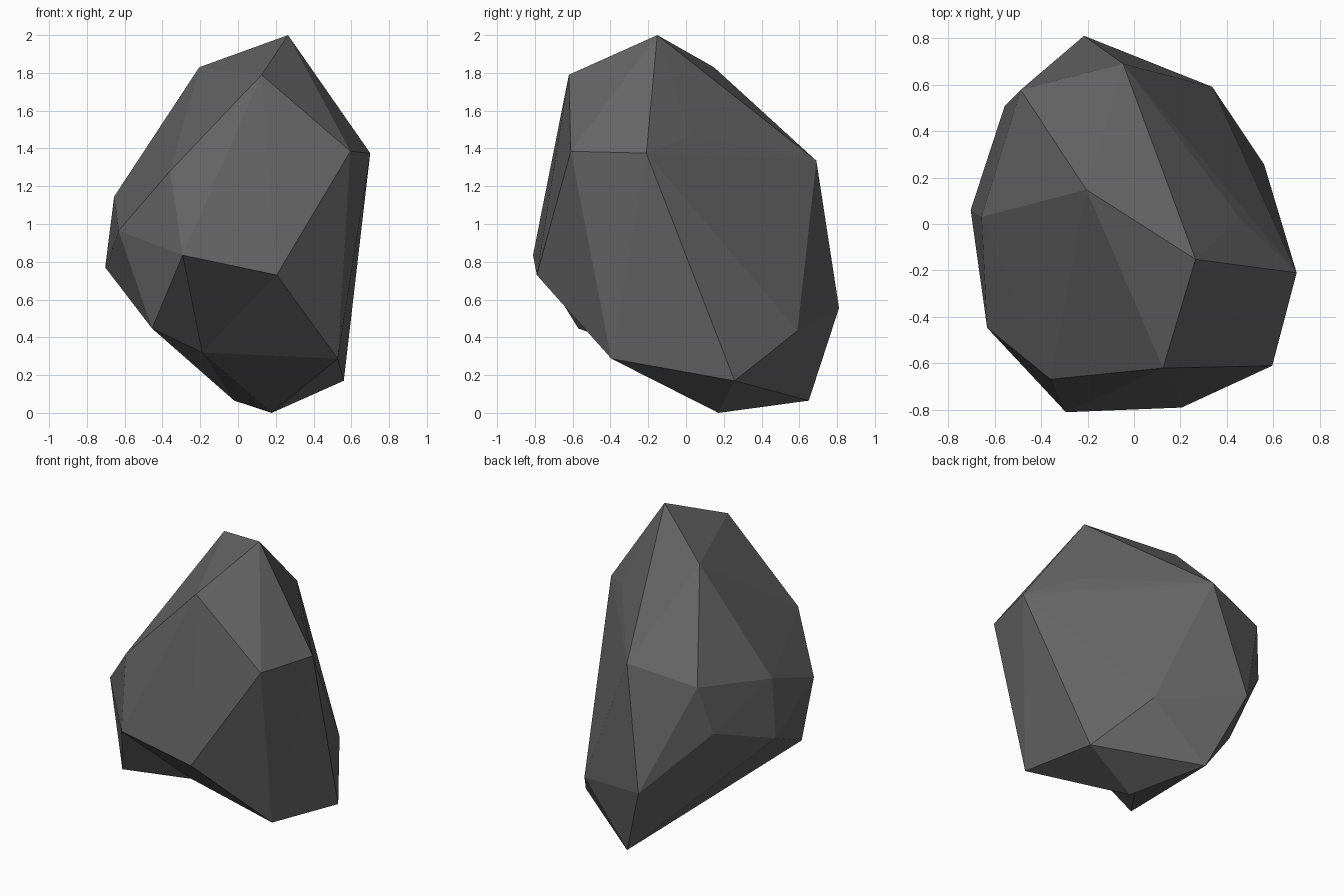
import bpy, bmesh

if "Cube" in bpy.data.objects:
    bpy.data.objects.remove(bpy.data.objects["Cube"])

# Corner points of the boulder
CORNERS = dict(
    peak=(.265, -.152, 2.0), top_front=(.125, -.62, 1.79), top_back=(-.205, .148, 1.83),
    right_front=(.595, -.61, 1.385), right=(.70, -.21, 1.375), back_high=(-.047, .69, 1.335),
    right_bulge=(.455, .025, 1.47),
    belly_r=(.205, -.79, .73), belly_l=(-.293, -.81, .835), left_brow=(-.36, -.668, 1.28),
    left_front=(-.632, -.447, .965), left_high=(-.656, .03, 1.145), left_low=(-.703, .06, .77),
    chin=(-.455, -.57, .447), foot=(.178, .172, 0), foot_right=(.56, .257, .17),
    foot_front=(.528, -.395, .287), foot_back=(-.02, .65, .065), back=(-.215, .81, .555),
    back_right=(.337, .59, .435), back_left=(-.557, .507, .93), back_left_high=(-.488, .577, 1.246),
)

bm = bmesh.new()
v = {name: bm.verts.new(co) for name, co in CORNERS.items()}
bmesh.ops.convex_hull(bm, input=bm.verts[:])

# Hollow under the front: swap the hull faces there for a fan around a sunken point
rim = [v[n] for n in ("chin", "belly_l", "belly_r", "foot_front", "foot", "foot_back")]
hull_faces = [f for f in bm.faces if all(c in rim for c in f.verts)]
bmesh.ops.delete(bm, geom=hull_faces, context='FACES_ONLY')
for e in [e for e in bm.edges if not e.link_faces]:
    bm.edges.remove(e)
hollow = bm.verts.new((-.19, -.22, .32))
for a, b in zip(rim, rim[1:] + rim[:1]):
    bm.faces.new((a, b, hollow))
bmesh.ops.recalc_face_normals(bm, faces=bm.faces[:])

mesh = bpy.data.meshes.new("boulder")
bm.to_mesh(mesh)
bm.free()
boulder = bpy.data.objects.new("boulder", mesh)
bpy.context.collection.objects.link(boulder)

# Dark grey stone
stone = bpy.data.materials.new("dark grey stone")
stone.diffuse_color = (.13, .13, .13, 1)
stone.use_nodes = True
stone.node_tree.nodes["Principled BSDF"].inputs["Base Color"].default_value = stone.diffuse_color
mesh.materials.append(stone)
